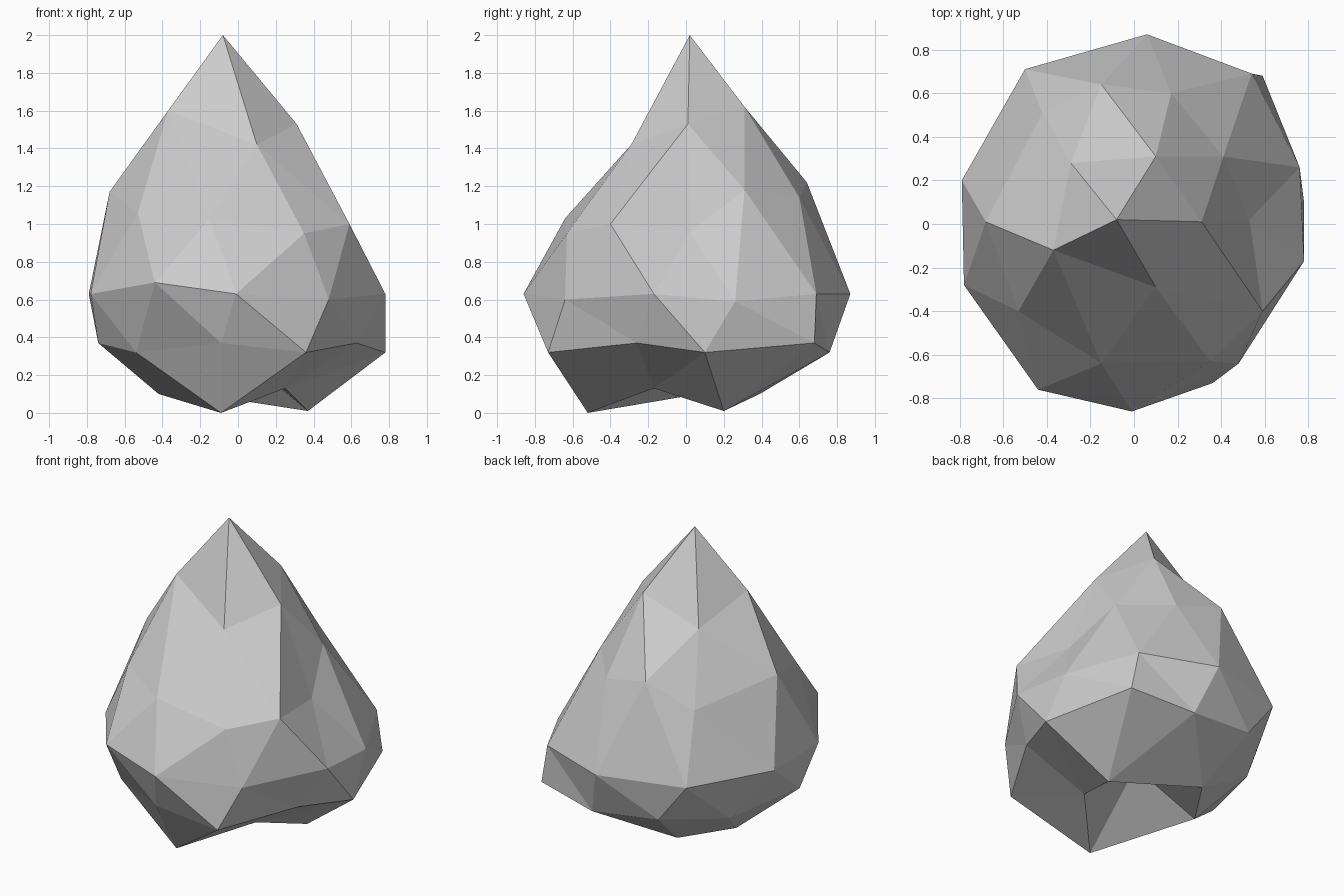
import bpy
import bmesh
import math

old = bpy.data.objects.get("Cube")
if old:
    bpy.data.objects.remove(old, do_unlink=True)

# Plain grey stone
stone = bpy.data.materials.new("grey_stone")
stone.use_nodes = True
stone_colour = (0.6, 0.6, 0.6, 1.0)
stone.diffuse_color = stone_colour
stone.node_tree.nodes["Principled BSDF"].inputs["Base Color"].default_value = stone_colour


def level(points, height):
    """Give every point of a horizontal ring the same height."""
    return [(x, y, height) for x, y in points]


# Horizontal rings from the tip to the hollow underside,
# each running counter-clockwise from +x
tip = [(-.08, .02, 2)]
peak = [(.31, .01, 1.53), (.1, .31, 1.62), (-.29, .28, 1.47), (-.37, -.12, 1.6), (.1, -.29, 1.42)]
shoulder = [(.41, .31, 1.18), (-.15, .64, 1.22), (-.68, .01, 1.17), (-.15, -.64, 1.03), (.59, -.4, 1)]
chest = [(.53, .02, .96), (.17, .6, 1.14), (-.42, .51, 1.05), (-.53, -.4, 1.06), (.35, -.63, .95)]
belly = [(.76, .26, .59), (.54, .69, .63), (.06, .87, .63), (-.5, .71, .63), (-.79, .2, .63),
         (-.78, -.28, .63), (-.44, -.76, .69), (-.01, -.86, .63), (.48, -.64, .6), (.78, -.17, .63)]
hip = level([(.59, .68), (-.3, .72), (-.74, -.14), (-.09, -.74), (.63, -.26)], .37)
skirt = level([(.78, .1), (.16, .76), (-.58, .37), (-.54, -.46), (.36, -.73)], .32)
foot = [(.37, .2, .01), (-.21, .39, .1), (-.42, .07, .1), (-.09, -.52, 0), (.25, -.17, .13)]
hollow = [(.03, .05, .3)]
rings = [tip, peak, shoulder, chest, belly, hip, skirt, foot, hollow]


def ring_order(vert):
    """Sort from top to bottom, then counter-clockwise around the axis."""
    around = (math.atan2(vert.co.y, vert.co.x) + 0.1) % math.tau
    return (-round(vert.co.z, 2), around)


# Rough boulder: a coarse icosphere pulled onto the rings
bm = bmesh.new()
bmesh.ops.create_icosphere(bm, subdivisions=2, radius=1)
ordered = sorted(bm.verts, key=ring_order)
targets = [point for ring in rings for point in ring]
for vert, point in zip(ordered, targets):
    vert.co = point
for face in bm.faces:
    face.smooth = False

mesh = bpy.data.meshes.new("boulder")
bm.to_mesh(mesh)
bm.free()
mesh.materials.append(stone)
boulder = bpy.data.objects.new("boulder", mesh)
bpy.context.collection.objects.link(boulder)
